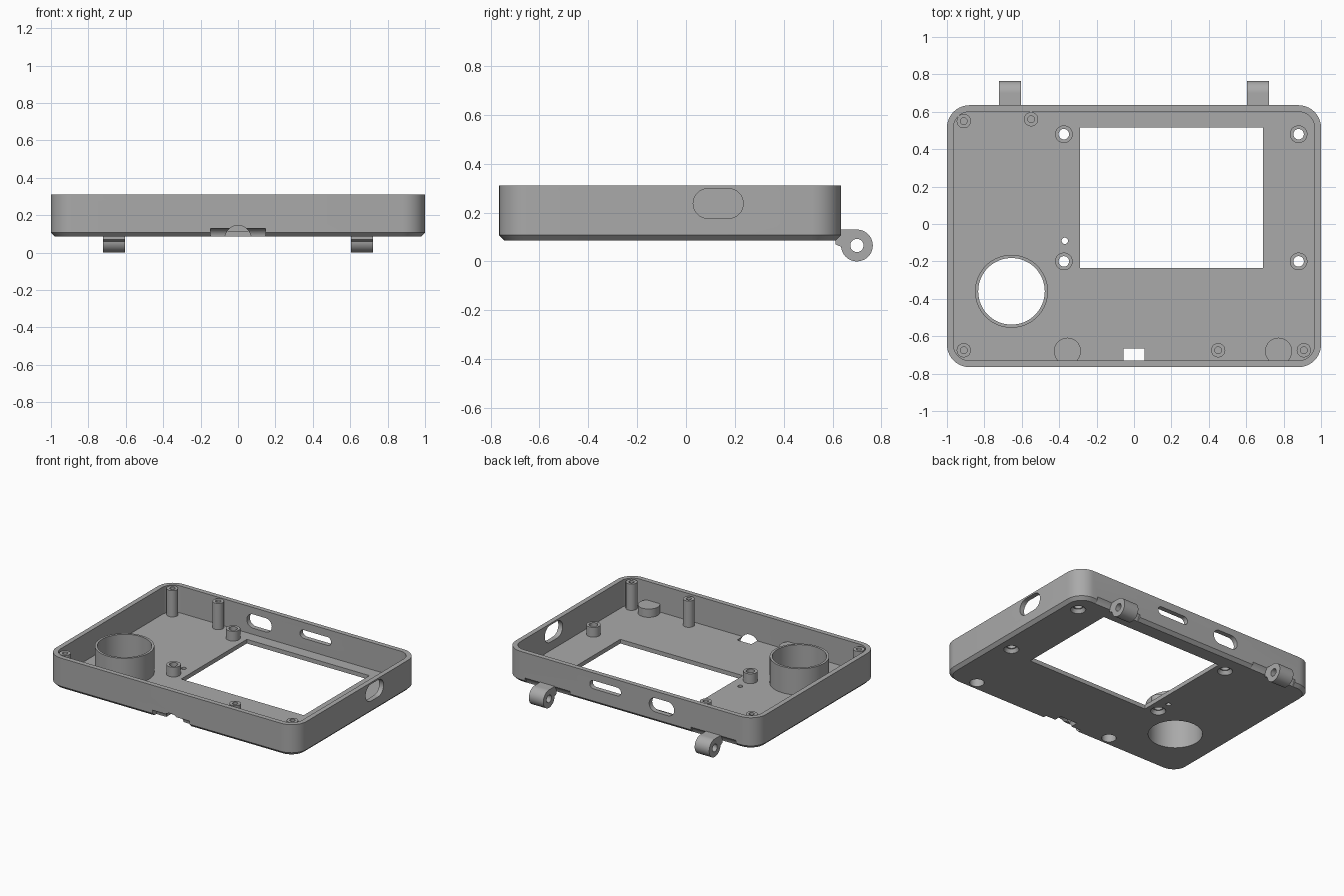
import bpy, bmesh
from math import sin, cos, pi, radians
from mathutils import Vector

cube = bpy.data.objects.get("Cube")
if cube:
    bpy.data.objects.remove(cube)

mat = bpy.data.materials.new("grey plastic")
mat.use_nodes = True
grey = (0.4, 0.4, 0.4, 1)
mat.diffuse_color = grey
mat.node_tree.nodes["Principled BSDF"].inputs["Base Color"].default_value = grey

BASE, FLOOR, RIM, POST_TOP = 0.085, 0.115, 0.31, 0.305
FRONT, BACK, WALL = -0.765, 0.635, 0.035


def skin(name, loops, caps=True, closed=False):
    """Bridge matching point loops into one solid."""
    bm = bmesh.new()
    rings = [[bm.verts.new(p) for p in loop] for loop in loops]
    pairs = list(zip(rings, rings[1:]))
    if closed:
        pairs.append((rings[-1], rings[0]))
    for a, b in pairs:
        for i in range(len(a)):
            j = (i + 1) % len(a)
            bm.faces.new((a[i], a[j], b[j], b[i]))
    if caps:
        bm.faces.new(rings[0])
        bm.faces.new(rings[-1])
    bmesh.ops.remove_doubles(bm, verts=bm.verts, dist=1e-5)
    bmesh.ops.recalc_face_normals(bm, faces=bm.faces)
    me = bpy.data.meshes.new(name)
    bm.to_mesh(me)
    bm.free()
    me.materials.append(mat)
    ob = bpy.data.objects.new(name, me)
    bpy.context.scene.collection.objects.link(ob)
    return ob


def arc(cx, cy, r, start, end, n):
    angles = [radians(start + (end - start) * i / n) for i in range(n + 1)]
    return [(cx + r * cos(t), cy + r * sin(t)) for t in angles]


def circle(cx, cy, r, n=48):
    return arc(cx, cy, r, 0, 360, n)[:-1]


def stadium(cx, cy, w, h):
    r, d = h / 2, (w - h) / 2
    return arc(cx + d, cy, r, -90, 90, 16) + arc(cx - d, cy, r, 90, 270, 16)


def prism(name, outline, axis, lo, hi):
    """Extrude a 2D outline along the given axis."""
    def place(p, t):
        q = list(p)
        q.insert("xyz".index(axis), t)
        return Vector(q)
    return skin(name, [[place(p, t) for p in outline] for t in (lo, hi)])


def lathe(name, x, y, profile, n=40):
    """Revolve a closed (radius, z) profile around a vertical axis."""
    loops = [[(x + r * cos(2 * pi * i / n), y + r * sin(2 * pi * i / n), z)
              for i in range(n)] for r, z in profile]
    return skin(name, loops, caps=False, closed=True)


def ring(name, x, y, inner, outer, lo, hi, n=40):
    return lathe(name, x, y, [(inner, lo), (outer, lo), (outer, hi), (inner, hi)], n)


def cut(target, cutter):
    cutter.hide_render = True
    mod = target.modifiers.new("cut", "BOOLEAN")
    mod.operation, mod.solver, mod.object = "DIFFERENCE", "EXACT", cutter
    bpy.context.view_layer.objects.active = target
    bpy.ops.object.modifier_apply(modifier=mod.name)
    bpy.data.objects.remove(cutter)


def rounded_rect(inset, z, radius):
    x, lo, hi = 1 - inset - radius, FRONT + inset + radius, BACK - inset - radius
    corners = [(x, hi, 0), (-x, hi, 90), (-x, lo, 180), (x, lo, 270)]
    return [(px, py, z) for cx, cy, a in corners
            for px, py in arc(cx, cy, radius, a, a + 90, 10)]


# Open tray with a chamfered bottom edge
shell = skin("shell", [
    rounded_rect(0.022, BASE, 0.1), rounded_rect(0, BASE + 0.022, 0.12),
    rounded_rect(0, RIM, 0.12), rounded_rect(WALL, RIM, 0.085),
    rounded_rect(WALL, FLOOR, 0.085)])

# Screen window
cut(shell, prism("cutter", [(-0.29, -0.235), (0.69, -0.235), (0.69, 0.515), (-0.29, 0.515)],
                 "z", 0, 0.2))

# Round well through the floor
WELL = (-0.655, -0.36)
cut(shell, prism("cutter", circle(*WELL, 0.18, 64), "z", 0, 0.2))
ring("round_well", *WELL, 0.178, 0.195, BASE, POST_TOP, 64)

# Small hole beside the window
cut(shell, prism("cutter", circle(-0.37, -0.09, 0.017, 24), "z", 0, 0.2))

# Countersunk screen standoffs
for x in (-0.375, 0.88):
    for y in (-0.2, 0.48):
        cut(shell, lathe("cutter", x, y, [(0, 0.08), (0.053, 0.08), (0.03, 0.12), (0, 0.12)]))
        ring("screen_standoff", x, y, 0.028, 0.047, FLOOR - 0.005, 0.185)

# Tall screw posts
for x, y in [(-0.91, -0.675), (0.908, -0.675), (0.45, -0.675), (-0.91, 0.55), (-0.55, 0.56)]:
    ring("screw_post", x, y, 0.018, 0.038, FLOOR - 0.005, POST_TOP, 32)

# Round pockets under the front edge, covered by low bosses inside
for x in (-0.356, 0.773):
    cut(shell, prism("cutter", circle(x, -0.68, 0.048, 40), "z", 0, 0.155))
    lathe("pocket_boss", x, -0.68, [(0, 0.155), (0.048, 0.155), (0.048, 0.1),
                                    (0.072, 0.1), (0.072, 0.175), (0, 0.175)])

# Latch recess and finger arch in the front edge
cut(shell, prism("cutter", circle(FRONT, BASE, 0.045), "x", -0.148, 0.148))
cut(shell, prism("cutter", circle(0, 0.075, 0.07), "y", -0.9, -0.665))

# Side port and the two back ports
cut(shell, prism("cutter", stadium(0.132, 0.237, 0.205, 0.122), "x", 0.9, 1.1))
cut(shell, prism("cutter", stadium(-0.25, 0.21, 0.2, 0.1), "y", 0.5, 0.7))
cut(shell, prism("cutter", stadium(0.2, 0.225, 0.25, 0.06), "y", 0.5, 0.7))

# Hinge ears, each with a clearance groove in the back edge
AXIS = (0.7, 0.065)
outline = [(0.612, 0.07), (0.612, 0.13)] + arc(*AXIS, 0.065, 90, -175, 40)
for side, label in ((1, "left"), (-1, "right")):
    x = side * 0.663
    cut(shell, prism("cutter", circle(*AXIS, 0.09), "x", x - 0.18, x + 0.18))
    ear = prism(label + "_hinge_ear", outline, "x", x - 0.058, x + 0.058)
    cut(ear, prism("cutter", circle(*AXIS, 0.027, 32), "x", x - 0.1, x + 0.1))

# Smooth the round surfaces, keep edges crisp
for ob in bpy.context.scene.objects:
    if ob.type == "MESH":
        bpy.ops.object.select_all(action="DESELECT")
        ob.select_set(True)
        bpy.context.view_layer.objects.active = ob
        bpy.ops.object.shade_smooth_by_angle(angle=radians(30))
